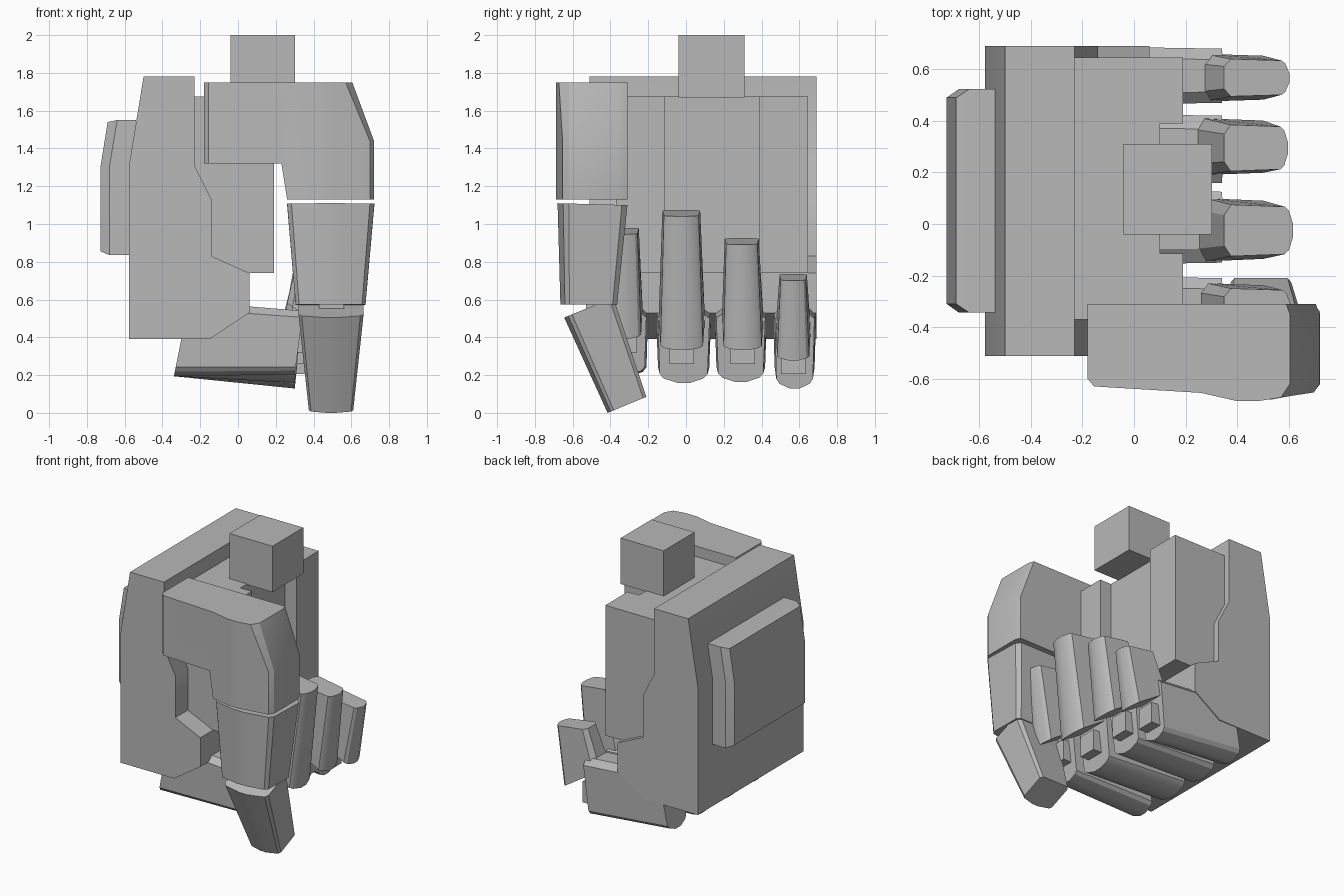
import bpy, bmesh

old = bpy.data.objects.get("Cube")
if old:
    bpy.data.objects.remove(old, do_unlink=True)

grey = bpy.data.materials.new("plain_grey")
grey.use_nodes = True
grey.diffuse_color = (0.48, 0.48, 0.48, 1)
grey.node_tree.nodes["Principled BSDF"].inputs["Base Color"].default_value = grey.diffuse_color


def loft(name, rings):
    """Skin a list of equal rings and cap both ends."""
    bm = bmesh.new()
    loops = [[bm.verts.new(p) for p in ring] for ring in rings]
    count = len(loops[0])
    for low, high in zip(loops, loops[1:]):
        for i in range(count):
            j = (i + 1) % count
            bm.faces.new((low[i], low[j], high[j], high[i]))
    bm.faces.new(loops[0])
    bm.faces.new(loops[-1])
    bmesh.ops.recalc_face_normals(bm, faces=bm.faces)
    mesh = bpy.data.meshes.new(name)
    bm.to_mesh(mesh)
    bm.free()
    mesh.materials.append(grey)
    obj = bpy.data.objects.new(name, mesh)
    bpy.context.collection.objects.link(obj)
    return obj


def side_prism(name, profile, y0, y1):
    """Extrude an x-z profile along y."""
    return loft(name, [[(x, y, z) for x, z in profile] for y in (y0, y1)])


def box(name, x0, x1, y0, y1, z0, z1):
    return side_prism(name, [(x0, z0), (x1, z0), (x1, z1), (x0, z1)], y0, y1)


# Half cross-sections: depth from inner to outer side, then width
FINGER = [(0, 0.3), (0.1, 0.5), (0.87, 0.46), (0.93, 0.38), (0.99, 0.12)]
THUMB = [(0, 0.44), (0.08, 0.5), (0.84, 0.5), (0.92, 0.45), (1, 0.1)]


def ring(half, inner, outer, lo, hi):
    """Section between an inner and an outer point, spread from lo to hi."""
    points = []
    for d, w in half + [(d, -w) for d, w in reversed(half)]:
        a = inner[0] + (outer[0] - inner[0]) * d
        z = inner[1] + (outer[1] - inner[1]) * d
        b = (lo + hi) / 2 + w * (hi - lo)
        points.append((b, a, z) if half is THUMB else (a, b, z))
    return points


# Back shell of the hand
side_prism("hand_shell", [(-0.5, 1.78), (-0.23, 1.78), (-0.23, 1.31), (-0.14, 1.13),
                          (-0.14, 0.83), (0.06, 0.74), (0.06, 0.53), (-0.15, 0.39),
                          (-0.577, 0.39), (-0.577, 1.31)], -0.512, 0.69)

# Palm: two raised pads beside a recessed centre
box("palm_centre", -0.3, 0.1, -0.115, 0.39, 0.74, 1.675)
box("palm_pad_outer", -0.3, 0.19, 0.39, 0.645, 0.74, 1.675)
box("palm_pad_inner", -0.3, 0.19, -0.37, -0.115, 0.74, 1.675)

# Wrist block
box("wrist_block", -0.04, 0.302, -0.04, 0.31, 1.67, 2.0)

# Chamfered guard on the back of the hand, lofted outwards
guard = [([-0.54, -0.54, -0.54], [1.55, 1.31, 0.835], -0.343, 0.523),
         ([-0.64, -0.68, -0.68], [1.55, 1.31, 0.835], -0.343, 0.523),
         ([-0.69, -0.727, -0.727], [1.54, 1.31, 0.855], -0.31, 0.49)]
loft("back_guard", [[(x, y0, z) for x, z in zip(xs, zs)] +
                    [(x, y1, z) for x, z in reversed(list(zip(xs, zs)))]
                    for xs, zs, y0, y1 in guard])

# Fingers: y range of lower part, its low z, y range at the top and bottom of
# the upper part, its top and bottom z, its inner and outer x
FINGERS = {
    "first": (-0.43, -0.2, 0.2, -0.41, -0.25, -0.42, -0.23, 0.98, 0.39, 0.26, 0.61),
    "second": (-0.16, 0.135, 0.155, -0.125, 0.075, -0.145, 0.1, 1.075, 0.33, 0.25, 0.62),
    "third": (0.15, 0.43, 0.16, 0.205, 0.385, 0.19, 0.41, 0.925, 0.33, 0.24, 0.6),
    "fourth": (0.46, 0.69, 0.125, 0.495, 0.64, 0.475, 0.66, 0.735, 0.275, 0.245, 0.605),
}
for label, (y0, y1, low, t0, t1, b0, b1, top, bottom, inner, tip) in FINGERS.items():
    loft(label + "_finger_lower", [
        ring(FINGER, (-0.26, 0.59), (-0.34, 0.19), y0, y1),
        ring(FINGER, (0.345, 0.54), (0.3, low), y0 + 0.01, y1 - 0.01)])
    loft(label + "_finger_upper", [
        ring(FINGER, (inner, bottom + 0.19), (0.54, bottom), b0, b1),
        ring(FINGER, (0.35, top), (tip, top - 0.035), t0, t1)])
    mid = (b0 + b1) / 2
    box(label + "_finger_joint", 0.25, 0.38, mid - 0.065, mid + 0.065,
        bottom - 0.07, bottom + 0.08)

# Thumb base: side profile with eased outer edge, trimmed by its plan outline
eased = [(-0.31, -0.015), (-0.35, 0), (-0.62, 0), (-0.8, -0.12)]
base = loft("thumb_base", [[(x, y, z) for x, z in (
    (-0.3, 1.75), (0.605 + s, 1.75), (0.72 + s, 1.44), (0.72 + s, 1.13),
    (0.26, 1.13), (0.23, 1.32), (-0.3, 1.32))] for y, s in eased])
plan = [(-0.18, -0.2), (-0.18, -0.6), (-0.155, -0.63), (0.26, -0.655), (0.4, -0.687),
        (0.48, -0.687), (0.75, -0.645), (0.75, -0.2)]
cutter = loft("thumb_trim", [[(x, y, z) for x, y in plan] for z in (1, 2)])
cutter.hide_render = True
trim = base.modifiers.new("trim", "BOOLEAN")
trim.operation = "INTERSECT"
trim.solver = "EXACT"
trim.object = cutter
graph = bpy.context.evaluated_depsgraph_get()
trimmed = bpy.data.meshes.new_from_object(base.evaluated_get(graph))
base.modifiers.clear()
base.data = trimmed
bpy.data.objects.remove(cutter, do_unlink=True)

# Thumb middle, joint and tip
loft("thumb_middle", [ring(THUMB, (-0.31, 1.1), (-0.68, 1.11), 0.26, 0.722),
                      ring(THUMB, (-0.365, 0.57), (-0.665, 0.575), 0.305, 0.675)])
box("thumb_joint", 0.43, 0.56, -0.53, -0.42, 0.45, 0.62)
loft("thumb_tip", [ring(THUMB, (-0.385, 0.61), (-0.645, 0.505), 0.32, 0.665),
                   ring(THUMB, (-0.21, 0.085), (-0.415, 0.0), 0.375, 0.61)])

# Soft shading with crisp edges
for obj in bpy.context.collection.objects:
    if obj.type == "MESH" and obj.data.materials and obj.data.materials[0] == grey:
        bpy.ops.object.select_all(action="DESELECT")
        obj.select_set(True)
        bpy.context.view_layer.objects.active = obj
        bpy.ops.object.shade_smooth_by_angle(angle=0.5)
